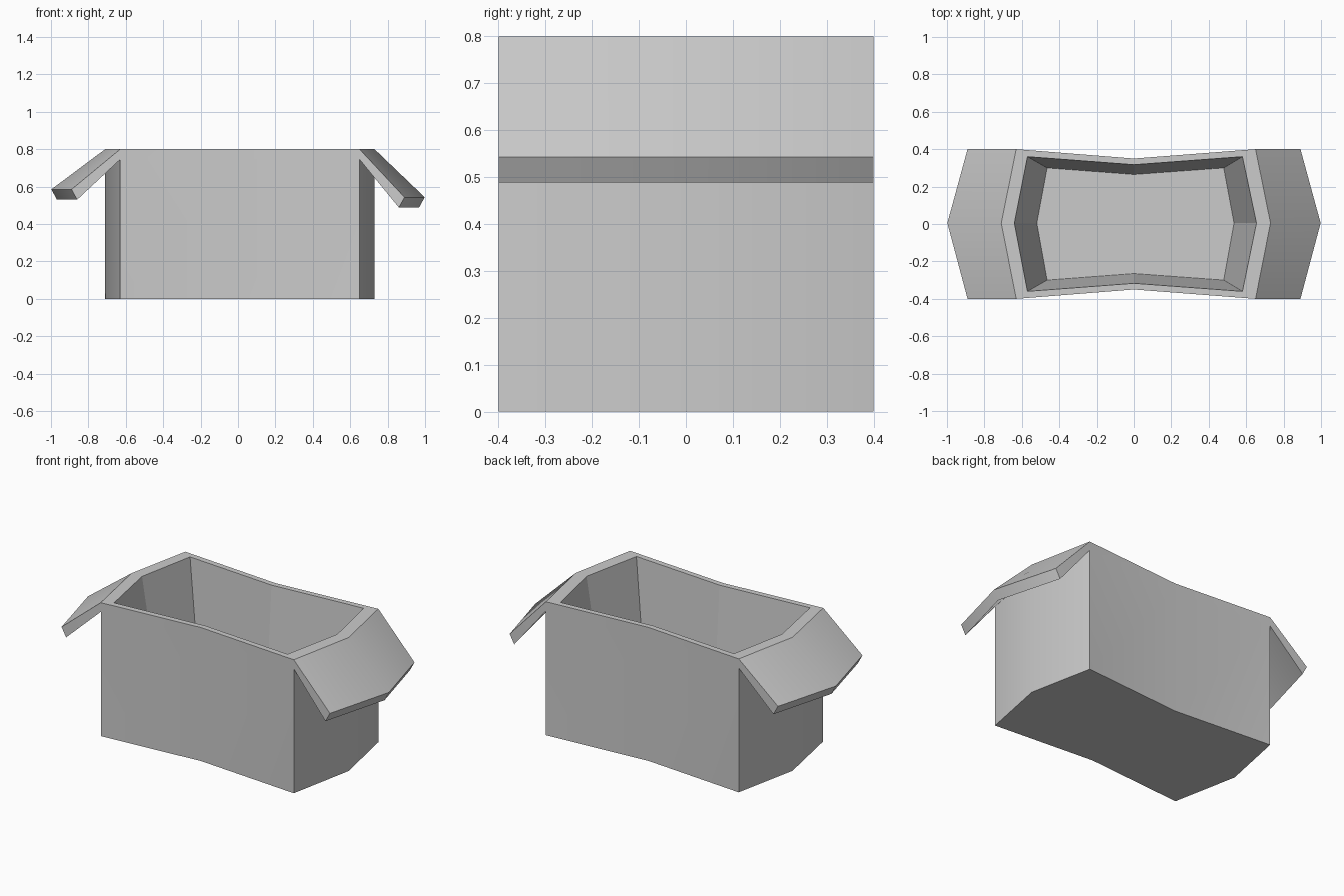
import bpy
import bmesh
from mathutils import Vector

cube = bpy.data.objects.get("Cube")
if cube:
    bpy.data.objects.remove(cube, do_unlink=True)

HEIGHT, SEAM, FLOOR = 0.8, 0.745, 0.08

grey = bpy.data.materials.new("plain grey")
grey.use_nodes = True
colour = (0.6, 0.6, 0.6, 1)
grey.diffuse_color = colour
grey.node_tree.nodes["Principled BSDF"].inputs["Base Color"].default_value = colour

bm = bmesh.new()


def ring(left, left_mid, right, right_mid, corner_y, waist_y, z):
    """Eight-point outline: ends bowed outward, long sides pinched at the waist."""
    outline = [(right, -corner_y), (right_mid, 0.005), (right, corner_y), (0, waist_y),
               (left, corner_y), (left_mid, 0.005), (left, -corner_y), (0, -waist_y)]
    return [bm.verts.new((x, y, z)) for x, y in outline]


def bridge(lower, upper, smooth):
    faces = []
    for i in range(len(lower)):
        j = (i + 1) % len(lower)
        face = bm.faces.new((lower[i], lower[j], upper[j], upper[i]))
        face.smooth = smooth
        faces.append(face)
    return faces


# Outer shell, rim, tapered inside walls and floor
outer = [ring(-0.63, -0.71, 0.65, 0.73, 0.4, 0.35, z) for z in (0, SEAM, HEIGHT)]
lip = ring(-0.57, -0.64, 0.58, 0.655, 0.36, 0.317, HEIGHT)
base = ring(-0.465, -0.52, 0.48, 0.535, 0.3, 0.265, FLOOR)
bridge(outer[0], outer[1], True)
strip = bridge(outer[1], outer[2], True)
bridge(outer[2], lip, False)
bridge(lip, base, False)
bm.faces.new(base)
bm.faces.new(outer[0][::-1])

# Flaps folded outward from the top strip of each end
for faces, side, reach, drop in ((strip[0:2], 1, 0.21, 0.257), (strip[4:6], -1, 0.23, 0.215)):
    made = bmesh.ops.extrude_face_region(bm, geom=faces)["geom"]
    bmesh.ops.delete(bm, geom=[f for f in faces if f.is_valid], context="FACES_ONLY")
    for v in [g for g in made if isinstance(g, bmesh.types.BMVert)]:
        out = reach
        if v.co.z > SEAM + 0.01:
            out += 0.03
        if abs(v.co.y) < 0.1:
            out += 0.028
        v.co += Vector((side * out, 0, -drop))

bmesh.ops.recalc_face_normals(bm, faces=bm.faces)
for edge in bm.edges:
    if len(edge.link_faces) == 2 and edge.calc_face_angle(0) > 0.5:
        edge.smooth = False

mesh = bpy.data.meshes.new("open_box")
bm.to_mesh(mesh)
bm.free()
mesh.materials.append(grey)
box = bpy.data.objects.new("open_box", mesh)
bpy.context.collection.objects.link(box)
